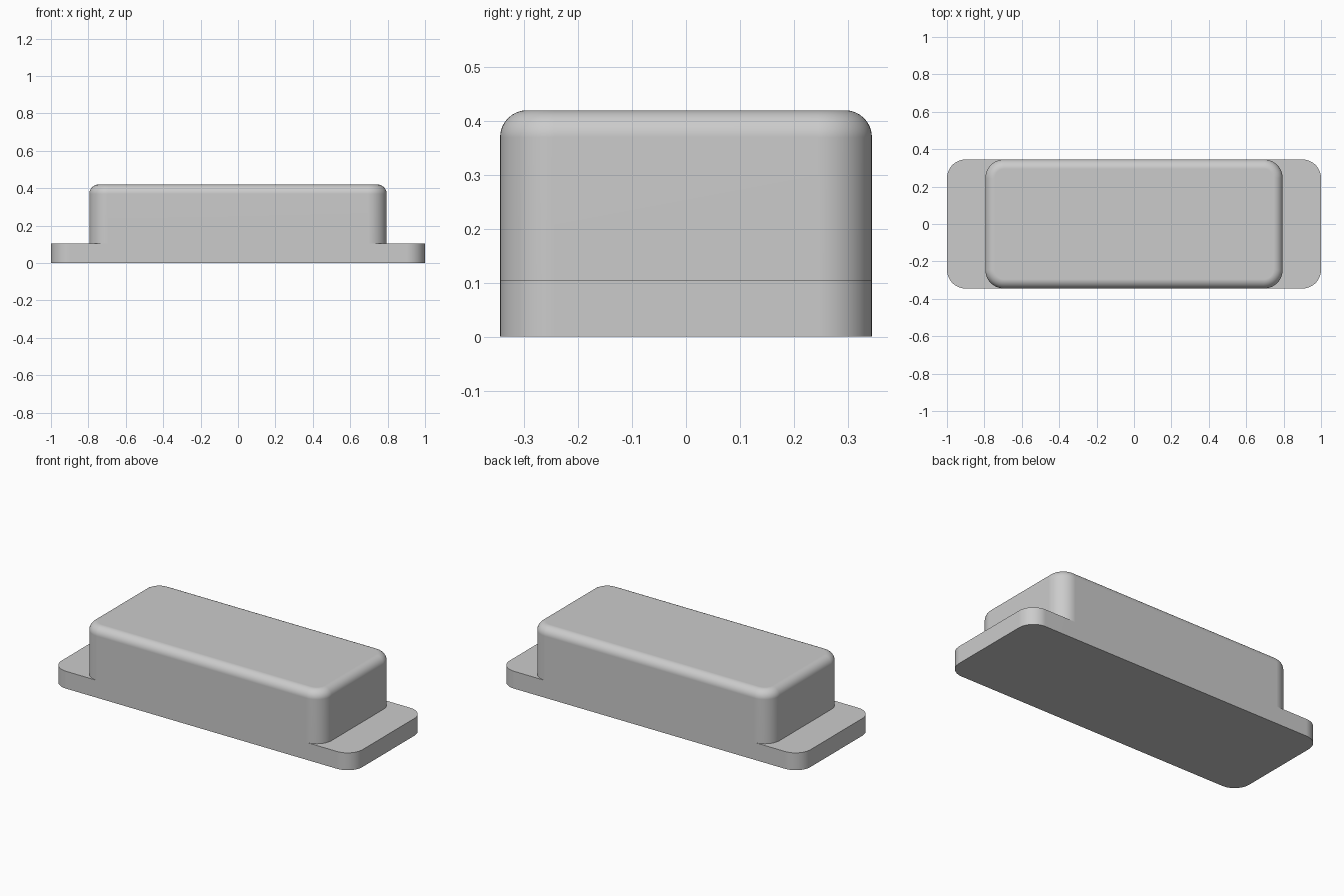
import bpy
import bmesh

if "Cube" in bpy.data.objects:
    bpy.data.objects.remove(bpy.data.objects["Cube"], do_unlink=True)

DEPTH = 0.69
CORNER = 0.1

grey = bpy.data.materials.new("plain_grey")
grey.use_nodes = True
colour = (0.6, 0.6, 0.6, 1)
grey.diffuse_color = colour
grey.node_tree.nodes["Principled BSDF"].inputs["Base Color"].default_value = colour


def rounded_box(name, width, height, top_radius=0):
    """Box standing on z = 0 with rounded upright corners and, if asked, a rounded top rim."""
    bm = bmesh.new()
    bmesh.ops.create_cube(bm, size=1)
    for v in bm.verts:
        v.co = (v.co.x * width, v.co.y * DEPTH, (v.co.z + 0.5) * height)
    uprights = [e for e in bm.edges if abs(e.verts[0].co.z - e.verts[1].co.z) > height / 2]
    bmesh.ops.bevel(bm, geom=uprights, offset=CORNER, segments=12, profile=0.5, affect='EDGES')
    if top_radius:
        rim = [e for e in bm.edges if all(v.co.z > height - 0.001 for v in e.verts)]
        bmesh.ops.bevel(bm, geom=rim, offset=top_radius, segments=8, profile=0.5, affect='EDGES')
    mesh = bpy.data.meshes.new(name)
    bm.to_mesh(mesh)
    bm.free()
    mesh.materials.append(grey)
    obj = bpy.data.objects.new(name, mesh)
    bpy.context.collection.objects.link(obj)
    return obj


# Mounting flange and raised housing, flush along front and back
enclosure = rounded_box("enclosure", 2.0, 0.104)
housing = rounded_box("housing", 1.59, 0.42, top_radius=0.05)

# Merge them into one solid
union = enclosure.modifiers.new("merge_housing", 'BOOLEAN')
union.operation = 'UNION'
union.solver = 'EXACT'
union.object = housing
bpy.ops.object.select_all(action='DESELECT')
enclosure.select_set(True)
bpy.context.view_layer.objects.active = enclosure
bpy.ops.object.modifier_apply(modifier=union.name)
bpy.data.objects.remove(housing, do_unlink=True)

# Smooth fillets, flat main faces, crisp outer edges
bpy.ops.object.shade_smooth_by_angle(angle=0.6)
weighted = enclosure.modifiers.new("flat_faces", 'WEIGHTED_NORMAL')
weighted.keep_sharp = True
